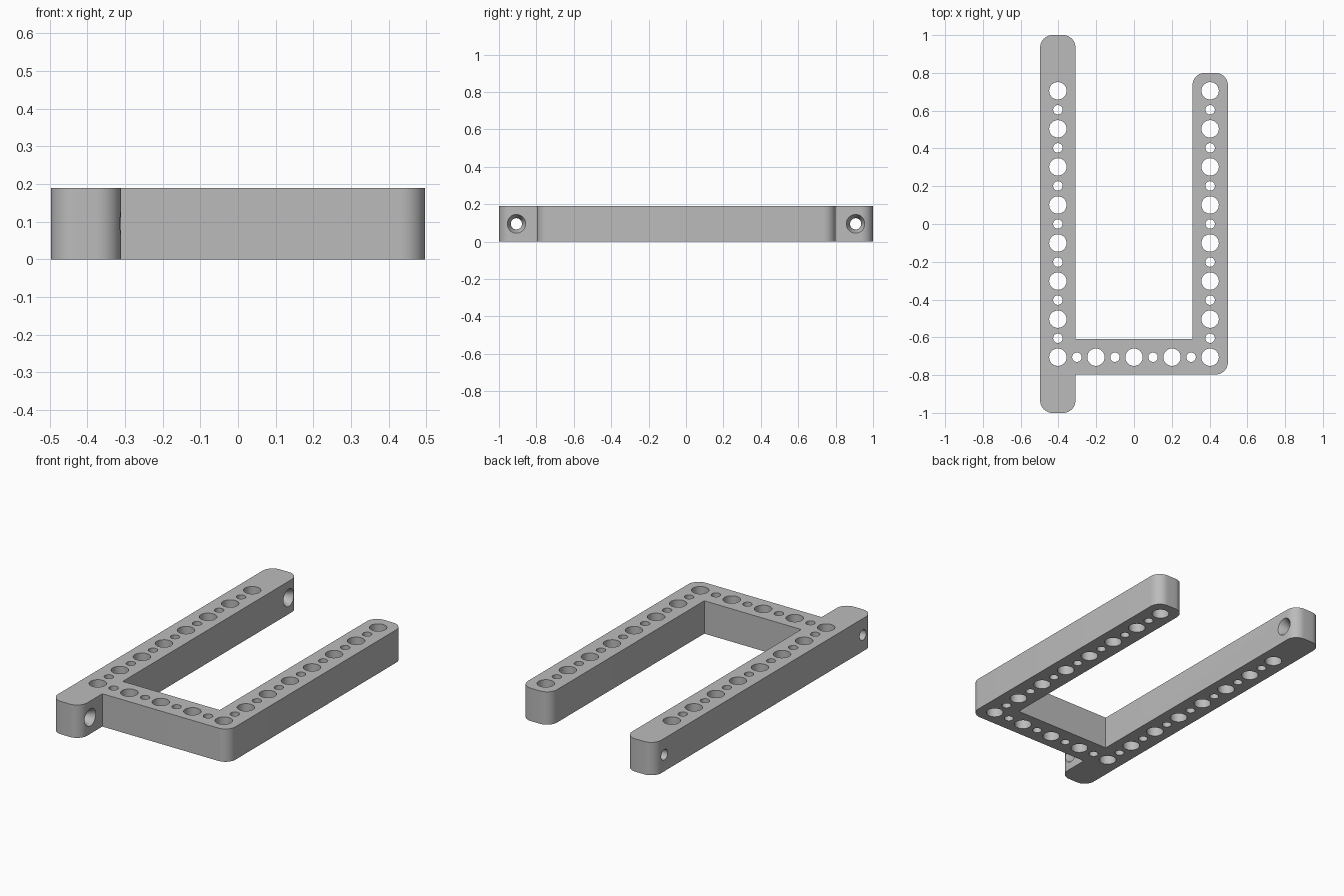
import bpy, bmesh
from math import pi, cos, sin
from mathutils import Matrix, Vector

cube = bpy.data.objects.get("Cube")
if cube:
    bpy.data.objects.remove(cube)

HEIGHT = 0.19
MID = HEIGHT / 2
OUT, INN = 0.497, 0.31      # outer and inner faces of the arms
ARM = 0.403                 # arm centre line
ROUND = 0.065               # corner radius

grey = bpy.data.materials.new("light grey")
grey.use_nodes = True
colour = (0.5, 0.5, 0.5, 1)
grey.diffuse_color = colour
grey.node_tree.nodes["Principled BSDF"].inputs["Base Color"].default_value = colour


def add_object(name, bm):
    mesh = bpy.data.meshes.new(name)
    bmesh.ops.recalc_face_normals(bm, faces=bm.faces)
    bm.to_mesh(mesh)
    bm.free()
    obj = bpy.data.objects.new(name, mesh)
    bpy.context.collection.objects.link(obj)
    mesh.materials.append(grey)
    return obj


def rounded(corners, steps=10):
    """Outline whose corners flagged True are replaced by arcs."""
    points = []
    for i, (x, y, soft) in enumerate(corners):
        p = Vector((x, y))
        if not soft:
            points.append(p)
            continue
        a = (Vector(corners[i - 1][:2]) - p).normalized() * ROUND
        b = (Vector(corners[(i + 1) % len(corners)][:2]) - p).normalized() * ROUND
        for k in range(steps + 1):
            t = k / steps * pi / 2
            points.append(p + a + b - b * cos(t) - a * sin(t))
    return points


def cutter(name, places, r1, r2, depth, turn=Matrix()):
    bm = bmesh.new()
    for place in places:
        bmesh.ops.create_cone(bm, cap_ends=True, segments=40, radius1=r1, radius2=r2,
                              depth=depth, matrix=Matrix.Translation(place) @ turn)
    obj = add_object(name, bm)
    obj.hide_render = True
    return obj


# Frame: long arm, crossbar and short arm as one extruded outline
outline = rounded([
    (-OUT, -1, True), (-INN, -1, True), (-INN, -0.797, False),
    (OUT, -0.797, True), (OUT, 0.8, True), (INN, 0.8, True),
    (INN, -0.61, False), (-INN, -0.61, False), (-INN, 1, True), (-OUT, 1, True)])
bm = bmesh.new()
base = bm.faces.new([bm.verts.new((p.x, p.y, 0)) for p in outline])
top = bmesh.ops.extrude_face_region(bm, geom=[base])["geom"]
bmesh.ops.translate(bm, vec=(0, 0, HEIGHT),
                    verts=[v for v in top if isinstance(v, bmesh.types.BMVert)])
frame = add_object("frame", bm)

# Alternating large and small holes along the arms and crossbar
PITCH = ARM / 4
row = [(s * ARM, 7 * PITCH - k * PITCH, k) for s in (-1, 1) for k in range(15)]
row += [(-ARM + k * PITCH, -7 * PITCH, k) for k in range(1, 8)]
large = [(x, y, MID) for x, y, k in row if k % 2 == 0]
small = [(x, y, MID) for x, y, k in row if k % 2]

# Countersunk screw holes across both ends of the long arm
ENDS = (-0.907, 0.907)
across = Matrix.Rotation(pi / 2, 4, "Y")
cutters = [
    cutter("large_hole_cutter", large, 0.046, 0.046, 0.4),
    cutter("small_hole_cutter", small, 0.025, 0.025, 0.4),
    cutter("screw_hole_cutter", [(-ARM, y, MID) for y in ENDS], 0.03, 0.03, 0.4, across),
    cutter("countersink_cutter", [(-INN - 0.02, y, MID) for y in ENDS], 0.02, 0.06, 0.08, across),
]

bpy.ops.object.select_all(action="DESELECT")
bpy.context.view_layer.objects.active = frame
frame.select_set(True)
for tool in cutters:
    mod = frame.modifiers.new(tool.name, "BOOLEAN")
    mod.operation = "DIFFERENCE"
    mod.solver = "EXACT"
    mod.object = tool
    bpy.ops.object.modifier_apply(modifier=mod.name)
    bpy.data.objects.remove(tool)
bpy.ops.object.shade_smooth_by_angle(angle=pi / 6)
